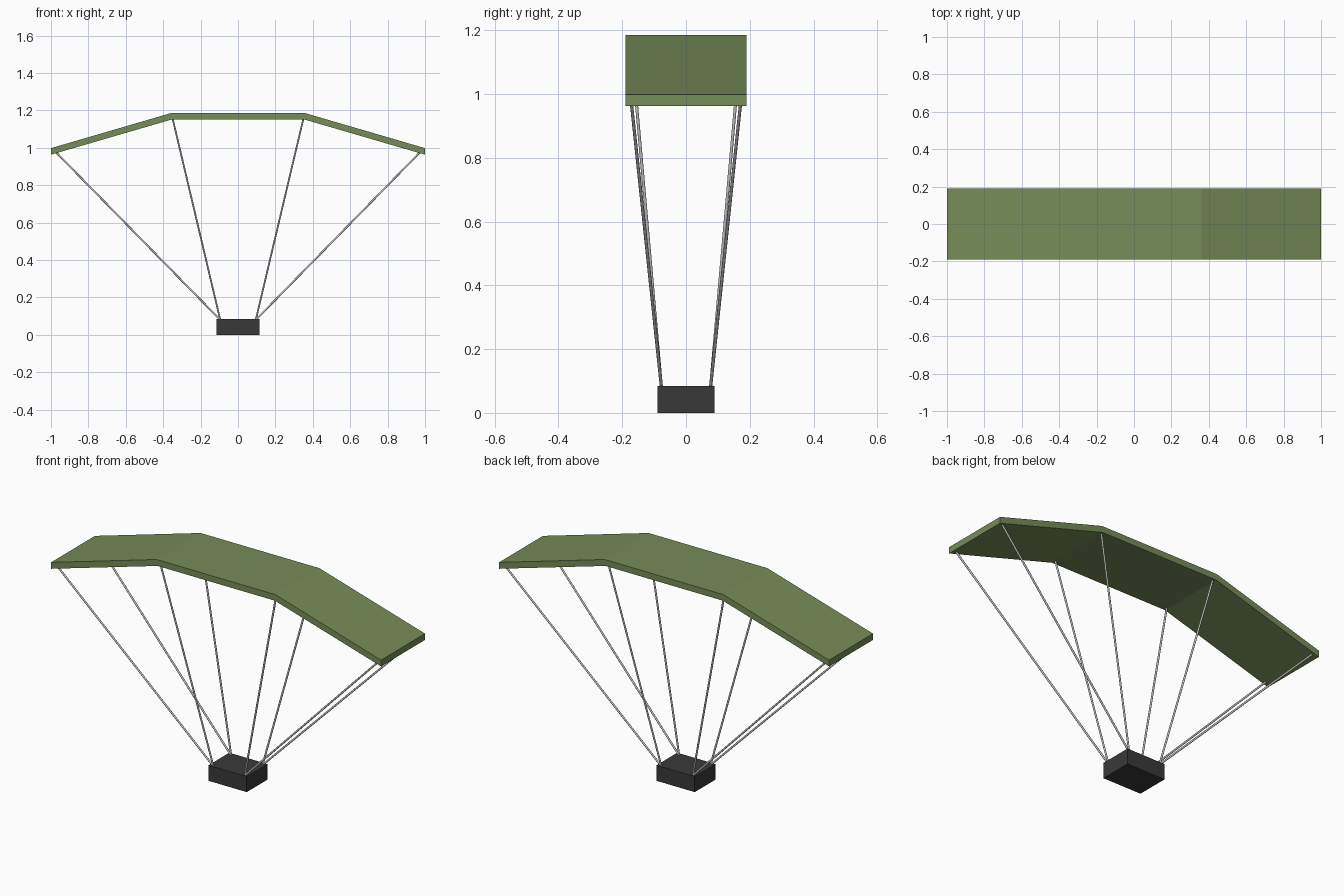
import bpy, bmesh
from mathutils import Vector

if "Cube" in bpy.data.objects:
    bpy.data.objects.remove(bpy.data.objects["Cube"])


def material(name, rgb):
    m = bpy.data.materials.new(name)
    lin = [((c / 255 + 0.055) / 1.055) ** 2.4 for c in rgb]
    m.diffuse_color = (*lin, 1)
    m.use_nodes = True
    m.node_tree.nodes["Principled BSDF"].inputs["Base Color"].default_value = m.diffuse_color
    return m


green = material("olive canopy", (118, 140, 88))
dark = material("charcoal pack", (57, 57, 57))
grey = material("light grey cord", (205, 205, 205))


def add_object(name, bm, mat):
    bmesh.ops.recalc_face_normals(bm, faces=bm.faces)
    me = bpy.data.meshes.new(name)
    bm.to_mesh(me)
    bm.free()
    me.materials.append(mat)
    ob = bpy.data.objects.new(name, me)
    bpy.context.collection.objects.link(ob)
    return ob


# canopy: three flat panels, profile extruded along y
top = [(-1, 0.998), (-0.36, 1.185), (0.36, 1.185), (1, 0.998)]
bottom = [(1, 0.963), (0.355, 1.151), (-0.355, 1.151), (-1, 0.963)]
bm = bmesh.new()
rings = [[bm.verts.new((x, y, z)) for x, z in top + bottom] for y in (-0.19, 0.19)]
a, b = rings
for i in range(8):
    j = (i + 1) % 8
    bm.faces.new((a[i], a[j], b[j], b[i]))
for r in rings:
    for i in range(3):
        bm.faces.new((r[i], r[i + 1], r[6 - i], r[7 - i]))
add_object("canopy", bm, green)

# pack: plain box hanging below
bm = bmesh.new()
bmesh.ops.create_cube(bm, size=1)
bmesh.ops.scale(bm, vec=(0.232, 0.18, 0.085), verts=bm.verts)
bmesh.ops.translate(bm, vec=(0, 0, 0.0425), verts=bm.verts)
add_object("pack", bm, dark)


# suspension cords: thin smooth rods from pack corners to canopy
def cord(name, start, end, radius=0.005):
    start, end = Vector(start), Vector(end)
    d = end - start
    bm = bmesh.new()
    bmesh.ops.create_cone(bm, cap_ends=True, segments=8, radius1=radius,
                          radius2=radius, depth=d.length)
    for f in bm.faces:
        f.smooth = len(f.verts) == 4
    bm.transform(d.to_track_quat('Z', 'Y').to_matrix().to_4x4())
    bmesh.ops.translate(bm, vec=(start + end) / 2, verts=bm.verts)
    add_object(name, bm, grey)


for sx in (-1, 1):
    for sy in (-1, 1):
        base = (sx * 0.095, sy * 0.077, 0.08)
        cord("outer_cord", base, (sx * 0.975, sy * 0.172, 0.978))
        cord("inner_cord", base, (sx * 0.35, sy * 0.172, 1.158))
